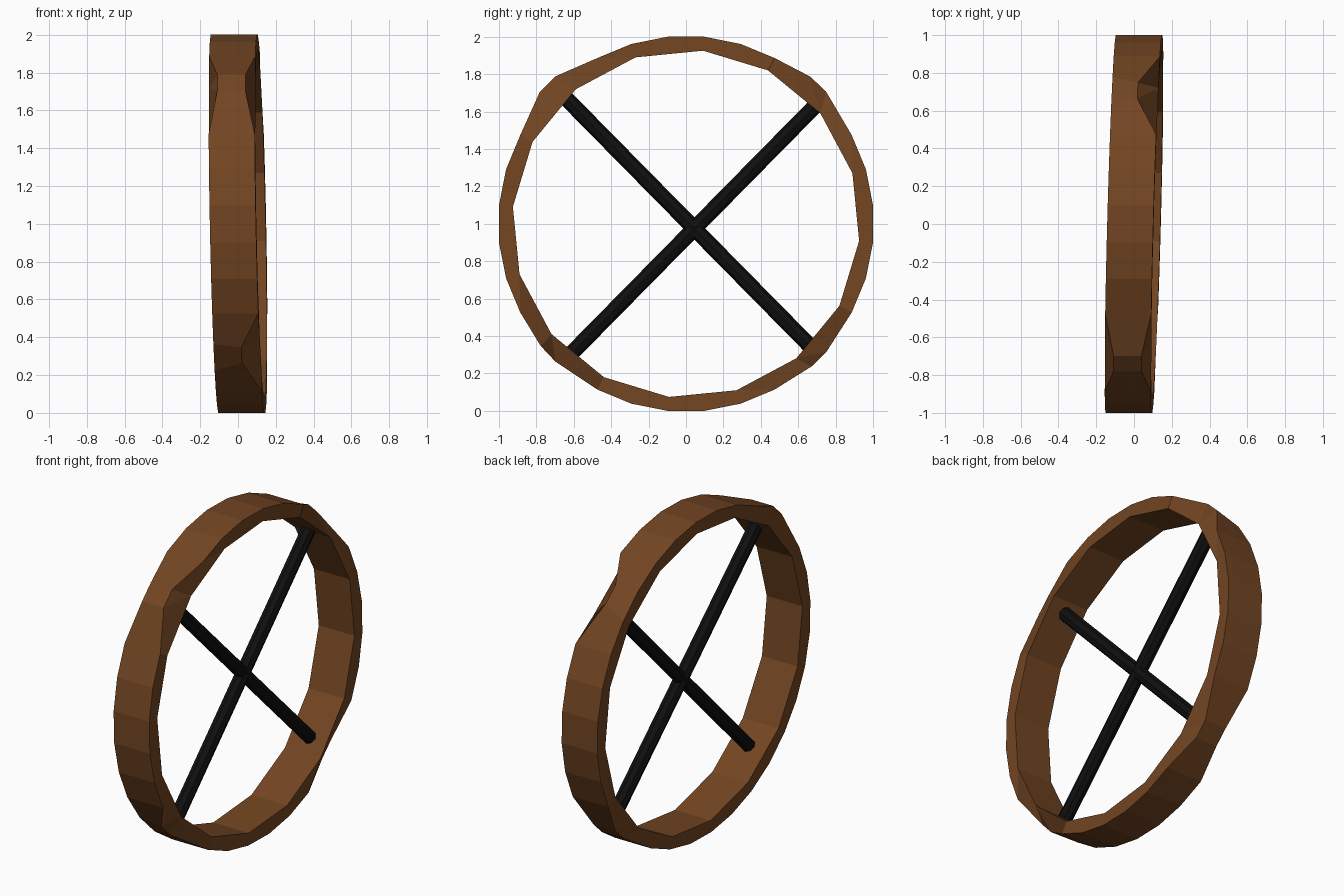
import bpy, bmesh, math
from mathutils import Vector

if "Cube" in bpy.data.objects:
    bpy.data.objects.remove(bpy.data.objects["Cube"])


def material(name, rgb):
    m = bpy.data.materials.new(name)
    m.diffuse_color = (*rgb, 1)
    m.use_nodes = True
    m.node_tree.nodes["Principled BSDF"].inputs["Base Color"].default_value = m.diffuse_color
    return m


def lean(y, z):
    # the wheel plane is slightly tilted about both y and z
    return 0.027 * y - 0.02 * z


def point(angle, radius, offset):
    a = math.radians(angle)
    y, z = radius * math.cos(a), radius * math.sin(a)
    return (lean(y, z) + offset, y, z + 1)


def finish(bm, name, mat):
    bmesh.ops.recalc_face_normals(bm, faces=bm.faces)
    me = bpy.data.meshes.new(name)
    bm.to_mesh(me)
    bm.free()
    me.materials.append(mat)
    ob = bpy.data.objects.new(name, me)
    bpy.context.collection.objects.link(ob)
    return ob


wood = material("wood", (0.17, 0.06, 0.016))
black = material("black", (0.005, 0.005, 0.005))

# Rim: 32-sided tread, 16-sided inside, whittled at four diagonals
HALF = 0.122
# first corner index: (centre angle, radius, pinched -x offset, pinched +x offset)
notches = {3: (46.6, 1.03, None, 0.015),
           11: (134.7, 1.053, -0.074, 0.074),
           19: (223.3, 1.015, None, 0.025),
           27: (314.5, 1.016, -0.074, 0.074)}

bm = bmesh.new()
outer, inner = {}, {}
for s in (-1, 1):
    outer[s], inner[s] = [], []
    for k in range(32):
        angle, radius, off = 5.625 + 11.25 * k, 1.005, s * HALF
        first = k if k in notches else k - 1
        if first in notches:
            mid, r, lo, hi = notches[first]
            pinch = lo if s < 0 else hi
            if pinch is not None:
                angle = mid + (-3.2 if k == first else 3.2)
                radius, off = r, pinch
        outer[s].append(bm.verts.new(point(angle, radius, off)))
    for j in range(16):
        inner[s].append(bm.verts.new(point(16.875 + 22.5 * j, 0.93, s * HALF)))

for k in range(32):
    n = (k + 1) % 32
    bm.faces.new((outer[-1][k], outer[-1][n], outer[1][n], outer[1][k]))
for j in range(16):
    n = (j + 1) % 16
    bm.faces.new((inner[-1][j], inner[1][j], inner[1][n], inner[-1][n]))
    for s in (-1, 1):
        o, i = outer[s], inner[s]
        a, b, c = 2 * j + 1, (2 * j + 2) % 32, (2 * j + 3) % 32
        bm.faces.new((o[a], o[b], i[j]))
        bm.faces.new((o[b], o[c], i[n], i[j]))
finish(bm, "wheel_rim", wood)


# Spokes: two crossed rods following the lean of the rim
def rod(name, a, b, radius=0.042):
    p, q = (Vector((lean(y, z), y, z + 1)) for y, z in (a, b))
    bm = bmesh.new()
    bmesh.ops.create_cone(bm, cap_ends=True, segments=8, radius1=radius,
                          radius2=radius, depth=(q - p).length)
    ob = finish(bm, name, black)
    ob.location = (p + q) / 2
    ob.rotation_euler = (q - p).to_track_quat('Z', 'Y').to_euler()


rod("spoke_falling", (-0.65, 0.68), (0.66, -0.65))
rod("spoke_rising", (-0.62, -0.70), (0.70, 0.64))
